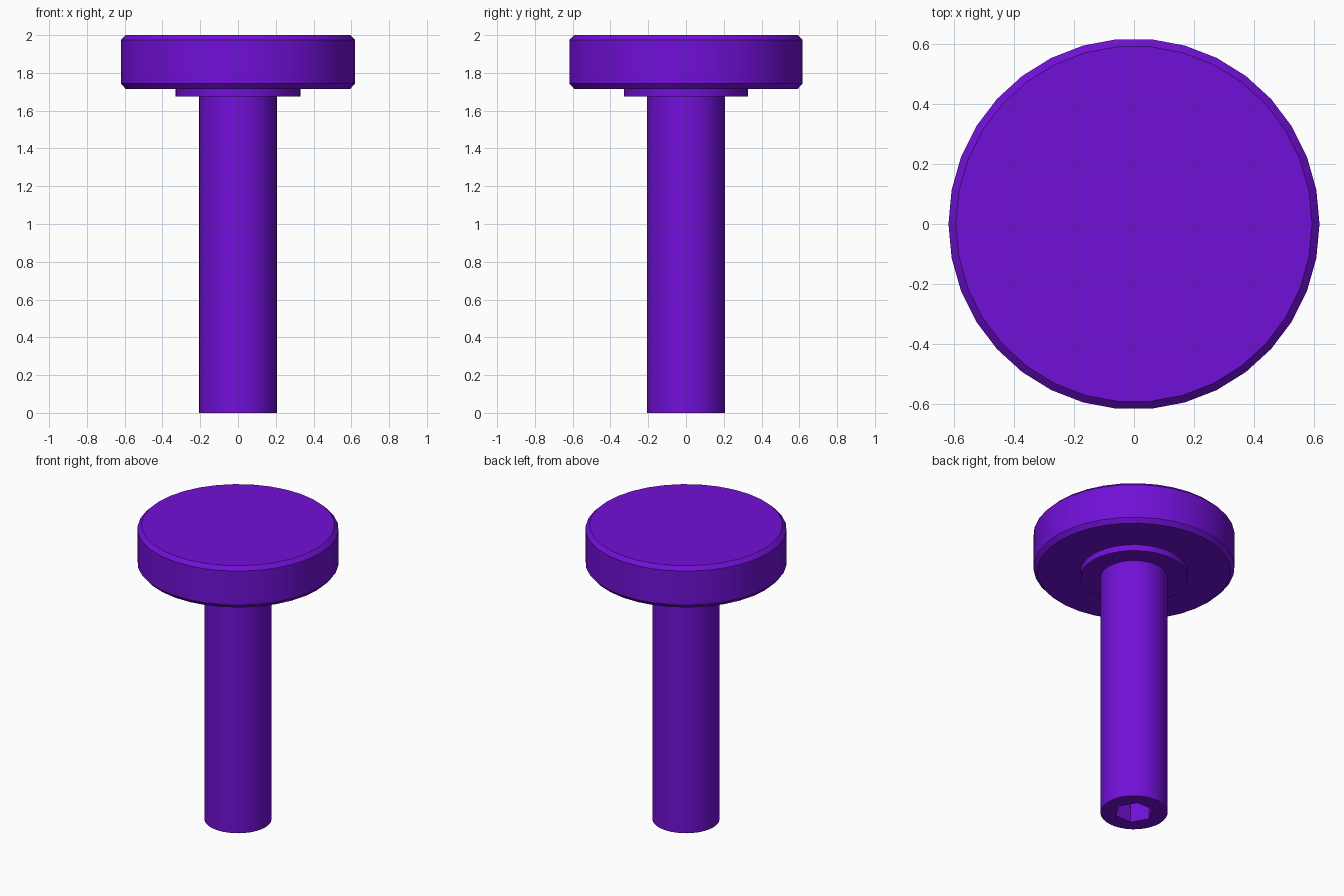
import bpy, bmesh, math

cube = bpy.data.objects.get("Cube")
if cube:
    bpy.data.objects.remove(cube, do_unlink=True)

SIDES = 34

purple = bpy.data.materials.new("purple")
purple.use_nodes = True
COLOUR = (0.165, 0.005, 0.68, 1.0)
purple.diffuse_color = COLOUR
purple.node_tree.nodes["Principled BSDF"].inputs["Base Color"].default_value = COLOUR


def lathe(name, profile, sides=SIDES):
    """Closed solid of revolution from (radius, z) points, bottom to top."""
    bm = bmesh.new()
    rings = []
    for r, z in profile:
        rings.append([bm.verts.new((r * math.cos(2 * math.pi * i / sides),
                                    r * math.sin(2 * math.pi * i / sides), z))
                      for i in range(sides)])
    for low, high in zip(rings, rings[1:]):
        for i in range(sides):
            j = (i + 1) % sides
            bm.faces.new((low[i], low[j], high[j], high[i]))
    bm.faces.new(rings[0][::-1])
    bm.faces.new(rings[-1])
    mesh = bpy.data.meshes.new(name)
    bm.to_mesh(mesh)
    bm.free()
    mesh.materials.append(purple)
    obj = bpy.data.objects.new(name, mesh)
    bpy.context.collection.objects.link(obj)
    return obj


# Wide round head with chamfered rims
head = lathe("head", [(0.595, 1.716), (0.62, 1.744), (0.62, 1.975), (0.595, 2.0)])

# Thin collar under the head
collar = lathe("collar", [(0.33, 1.674), (0.33, 1.72)])

# Shaft, running slightly into the collar
shaft = lathe("shaft", [(0.207, 0.0), (0.207, 1.69)])

# Hexagonal socket cut into the shaft's lower end
cutter = lathe("socket_cutter", [(0.12, -0.1), (0.12, 0.3)], sides=6)
cutter.hide_render = True
cut = shaft.modifiers.new("socket", "BOOLEAN")
cut.operation = "DIFFERENCE"
cut.solver = "EXACT"
cut.object = cutter
bpy.context.view_layer.objects.active = shaft
bpy.ops.object.modifier_apply(modifier=cut.name)
bpy.data.objects.remove(cutter, do_unlink=True)

# Smooth round sides, sharp rims
bpy.ops.object.select_all(action="DESELECT")
for part in (head, collar, shaft):
    part.select_set(True)
bpy.context.view_layer.objects.active = head
bpy.ops.object.shade_smooth_by_angle(angle=math.radians(30))
